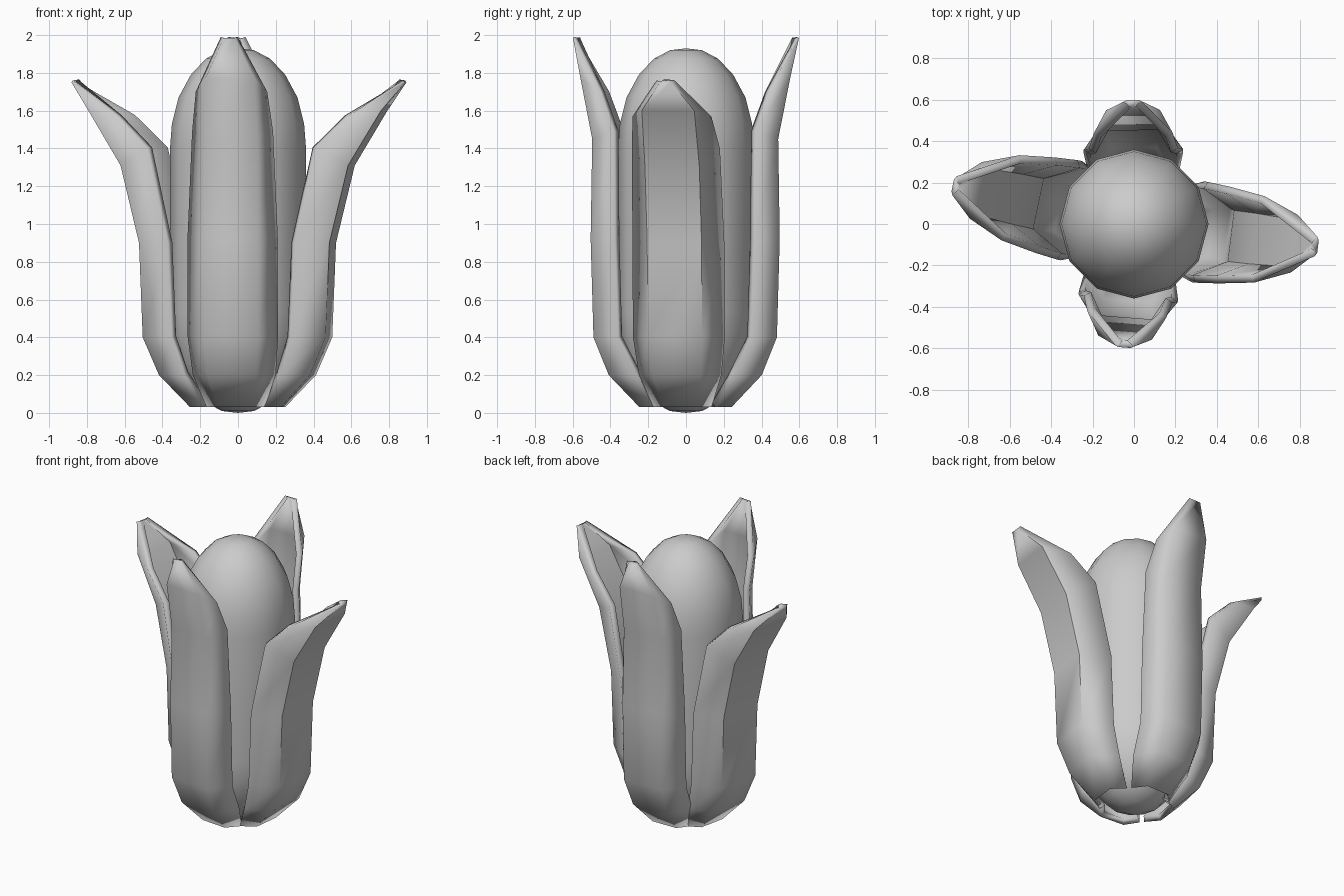
import bpy, bmesh, math

if "Cube" in bpy.data.objects:
    bpy.data.objects.remove(bpy.data.objects["Cube"])

def finish(bm, name, angle):
    me = bpy.data.meshes.new(name)
    bm.normal_update()
    bm.to_mesh(me)
    bm.free()
    ob = bpy.data.objects.new(name, me)
    bpy.context.collection.objects.link(ob)
    bpy.ops.object.select_all(action='DESELECT')
    ob.select_set(True)
    bpy.context.view_layer.objects.active = ob
    bpy.ops.object.shade_smooth_by_angle(angle=math.radians(angle))
    return ob

# Cob core: rounded capsule turned from a half profile (radius, z)
top = [(0.36, 1.40), (0.35, 1.53), (0.315, 1.67), (0.25, 1.79), (0.17, 1.875), (0.085, 1.92)]
profile = [(r, 1.93 - z) for r, z in reversed(top)] + top
N = 12
bm = bmesh.new()
rings = [[bm.verts.new((r * math.sin(2 * math.pi * k / N), r * math.cos(2 * math.pi * k / N), z))
          for k in range(N)] for r, z in profile]
for a, b in zip(rings, rings[1:]):
    for k in range(N):
        bm.faces.new((a[k], b[k], b[(k + 1) % N], a[(k + 1) % N]))
for ring, z in ((rings[0], 0.0), (rings[-1], 1.93)):
    pole = bm.verts.new((0, 0, z))
    for k in range(N):
        bm.faces.new((ring[k], ring[(k + 1) % N], pole))
bmesh.ops.recalc_face_normals(bm, faces=bm.faces[:])
finish(bm, "cob_core", 60)

# Husk leaves: each row is mid radius, mid z, mid half width, edge radius, edge z, edge half width
base = [(0.24, 0.03, 0.09, 0.155, 0.03, 0.155), (0.40, 0.20, 0.13, 0.25, 0.20, 0.22)]
upright = base + [(0.48, 0.40, 0.145, 0.345, 0.40, 0.24), (0.495, 0.92, 0.145, 0.36, 0.92, 0.24),
                  (0.487, 1.45, 0.14, 0.365, 1.49, 0.215), (0.55, 1.77, 0.13, 0.44, 1.70, 0.19),
                  (0.598, 1.985, 0.03, 0.59, 1.99, 0.045)]
spread = base + [(0.485, 0.40, 0.145, 0.31, 0.40, 0.245), (0.505, 0.90, 0.145, 0.33, 0.90, 0.245),
                 (0.605, 1.31, 0.145, 0.44, 1.40, 0.235), (0.78, 1.60, 0.14, 0.61, 1.57, 0.21),
                 (0.895, 1.75, 0.03, 0.885, 1.76, 0.048)]

def leaf(name, rows, degrees):
    bm = bmesh.new()
    grid = []
    for mr, mz, mw, er, ez, ew in rows:
        grid.append([bm.verts.new(p) for p in
                     ((er, -ew, ez), (mr, -mw, mz), (mr, mw, mz), (er, ew, ez))])
    for a, b in zip(grid, grid[1:]):
        for j in range(3):
            bm.faces.new((a[j], a[j + 1], b[j + 1], b[j]))
    ob = finish(bm, name, 60)
    ob.rotation_euler.z = math.radians(degrees)
    mod = ob.modifiers.new("thickness", 'SOLIDIFY')
    mod.thickness = 0.04
    mod.offset = -1
    # thicken first, then split the smoothing at the rims
    bpy.ops.object.modifier_move_to_index(modifier=mod.name, index=0)

leaf("front_husk_leaf", upright, 265.5)
leaf("back_husk_leaf", upright, 90.5)
leaf("right_husk_leaf", spread, -7)
leaf("left_husk_leaf", spread, 168)
